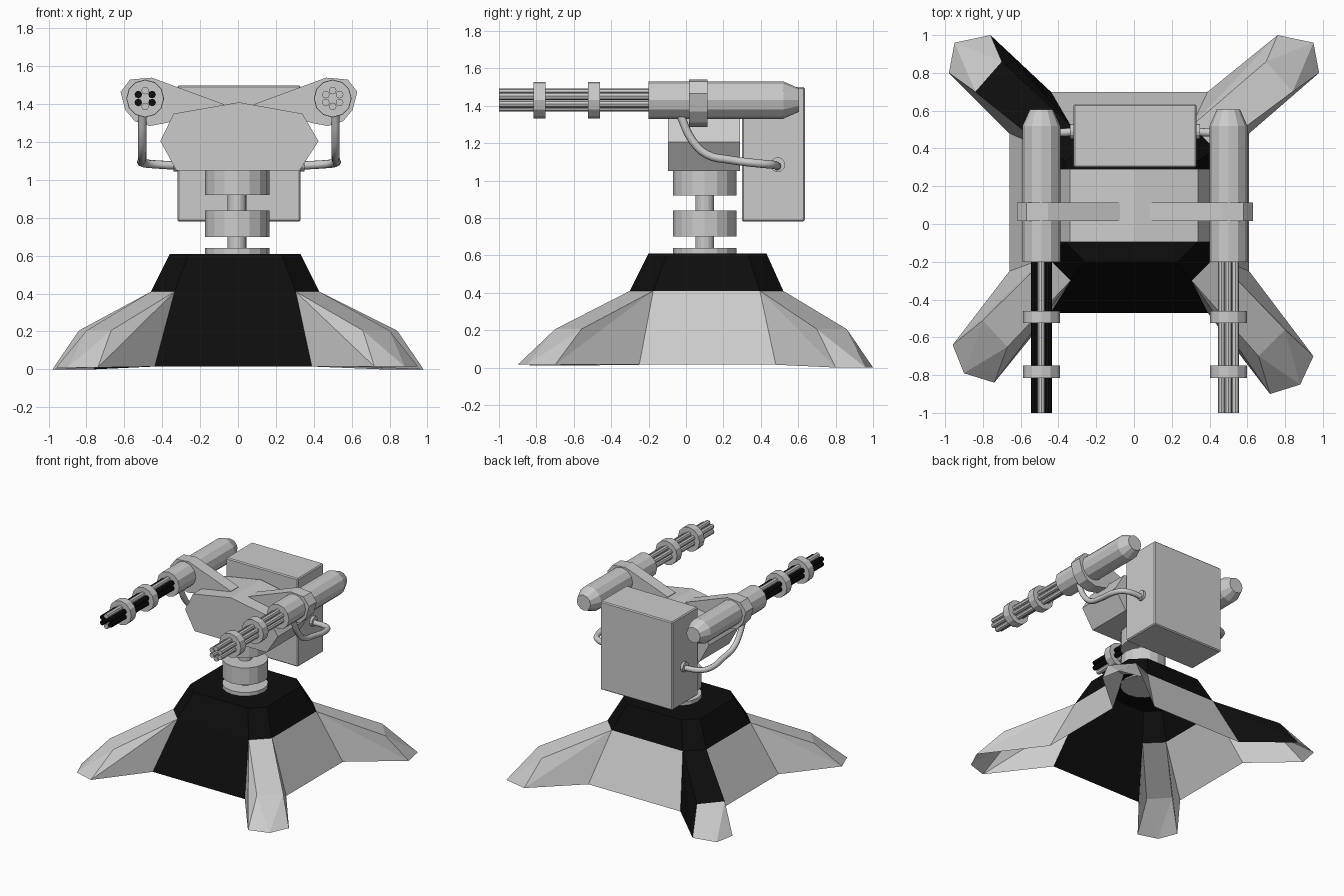
import bpy, math
from mathutils import Vector, Matrix
import bmesh

if "Cube" in bpy.data.objects:
    bpy.data.objects.remove(bpy.data.objects["Cube"])


def material(name, v):
    m = bpy.data.materials.new(name)
    m.diffuse_color = (v, v, v, 1)
    m.use_nodes = True
    m.node_tree.nodes["Principled BSDF"].inputs["Base Color"].default_value = m.diffuse_color
    return m


GREY = material("light grey", 0.6)
BLACK = material("black", 0.004)


def mesh_object(name, bm, mats):
    me = bpy.data.meshes.new(name)
    bm.to_mesh(me)
    bm.free()
    for m in mats:
        me.materials.append(m)
    ob = bpy.data.objects.new(name, me)
    bpy.context.collection.objects.link(ob)
    return ob


def shell(name, verts, faces, mats, inside, dark=()):
    """Open or closed shell whose faces point away from an inside point."""
    bm = bmesh.new()
    vs = [bm.verts.new(v) for v in verts]
    for k, f in enumerate(faces):
        face = bm.faces.new([vs[i] for i in f])
        face.normal_update()
        if face.normal.dot(face.calc_center_median() - Vector(inside)) < 0:
            face.normal_flip()
        face.material_index = 1 if k in dark else 0
    return mesh_object(name, bm, mats)


def prism(name, profile, y0, y1):
    """Front profile (x, z) extruded along y."""
    n = len(profile)
    verts = [(x, y, z) for y in (y0, y1) for x, z in profile]
    faces = [list(range(n)), list(range(n, 2 * n))]
    faces += [(i, (i + 1) % n, n + (i + 1) % n, n + i) for i in range(n)]
    mid = sum((Vector(v) for v in verts), Vector()) / len(verts)
    return shell(name, verts, faces, [GREY], mid)


def cylinder(name, start, end, r0, r1=None, sides=12, mat=GREY):
    a, b = Vector(start), Vector(end)
    rot = (b - a).to_track_quat('Z', 'Y').to_matrix().to_4x4()
    bm = bmesh.new()
    bmesh.ops.create_cone(bm, cap_ends=True, segments=sides, radius1=r0,
                          radius2=r0 if r1 is None else r1, depth=(b - a).length,
                          matrix=Matrix.Translation((a + b) / 2) @ rot)
    return mesh_object(name, bm, [mat])


def octagon(x0, x1, y0, y1, c, z):
    return [(x0 + c, y0, z), (x1 - c, y0, z), (x1, y0 + c, z), (x1, y1 - c, z),
            (x1 - c, y1, z), (x0 + c, y1, z), (x0, y1 - c, z), (x0, y0 + c, z)]


# pedestal: upper black frustum over four sloping skirt panels
cap = octagon(-0.36, 0.33, -0.20, 0.43, 0.10, 0.61)
waist = octagon(-0.46, 0.43, -0.30, 0.52, 0.125, 0.41)
foot = octagon(-0.66, 0.61, -0.47, 0.70, 0.22, 0.015)
ring_faces = [(i, (i + 1) % 8, 8 + (i + 1) % 8, 8 + i) for i in range(8)]
shell("pedestal_top", cap + waist, ring_faces + [list(range(8))], [BLACK], (0, 0.11, 0.4))
for i, side in ((0, "front"), (2, "right"), (4, "back"), (6, "left")):
    shell("skirt_" + side, [waist[i], waist[i + 1], foot[i + 1], foot[i]], [(0, 1, 2, 3)],
          [BLACK if side == "front" else GREY], (0, 0.11, 0.1))

# splayed legs on the chamfered corners: two knee points, three toe points, toe height
legs = {
    1: ("front_right_leg", (.66, -.70), (.80, -.56), (.72, -.90), (.88, -.85), (.95, -.70), .015),
    3: ("back_right_leg", (.84, .70), (.70, .86), (.98, .80), (.95, .96), (.76, 1.0), 0),
    5: ("back_left_leg", (-.70, .86), (-.84, .70), (-.76, 1.0), (-.95, .96), (-.98, .80), 0),
    7: ("front_left_leg", (-.80, -.51), (-.67, -.65), (-.96, -.64), (-.90, -.79), (-.74, -.84), .01),
}
for i, (name, k1, k2, t1, tn, t2, tz) in legs.items():
    j = (i + 1) % 8
    verts = [waist[i], waist[j], foot[i], foot[j], (*k1, 0.205), (*k2, 0.205),
             (*t1, tz), (*tn, tz), (*t2, tz)]
    faces = [(0, 1, 5, 4), (0, 4, 6), (0, 6, 2), (1, 3, 8), (1, 8, 5),
             (4, 5, 7), (4, 7, 6), (5, 8, 7)]
    inside = ((k1[0] + k2[0]) * 0.42, (k1[1] + k2[1]) * 0.42, 0.0)
    shell(name, verts, faces, [GREY, BLACK], inside, (0, 1, 2) if i == 5 else ())

# neck: stacked drums on a thin shaft
NX, NY = -0.005, 0.10
for name, z0, z1, r in (("neck_disc", 0.60, 0.64, 0.17), ("neck_shaft", 0.62, 1.0, 0.05),
                        ("neck_drum_lower", 0.70, 0.84, 0.17),
                        ("neck_drum_upper", 0.92, 1.06, 0.17)):
    cylinder(name, (NX, NY, z0), (NX, NY, z1), r, sides=16)

# head block
prism("head", [(-.325, 1.05), (.325, 1.05), (.425, 1.205), (.34, 1.35), (.005, 1.41),
               (-.34, 1.35), (-.41, 1.205)], -0.095, 0.29)

# rear box with softened edges
box = prism("rear_box", [(-.32, .78), (.33, .78), (.33, 1.50), (-.32, 1.50)], 0.30, 0.635)
bev = box.modifiers.new("bevel", 'BEVEL')
bev.width, bev.segments = 0.008, 1

# guns, arms and cables, one set per side
GZ = 1.43
for s, side in ((-1, "left"), (1, "right")):
    def X(v):
        return 0.005 + s * v
    gx = X(0.495)
    cylinder(side + "_gun_body", (gx, -0.20, GZ), (gx, 0.52, GZ), 0.10)
    cylinder(side + "_gun_tail", (gx, 0.52, GZ), (gx, 0.605, GZ), 0.10, 0.062)
    for k, y in enumerate((-0.815, -0.525)):
        cylinder(f"{side}_barrel_band_{k}", (gx, y, GZ), (gx, y + 0.065, GZ), 0.098)
    for k in range(6):
        a = math.radians(90 + 60 * k)
        bx, bz = gx + 0.042 * math.cos(a), GZ + 0.042 * math.sin(a)
        dark = s < 0 and k not in (0, 3)
        cylinder(f"{side}_barrel_{k}", (bx, -1.0, bz), (bx, -0.19, bz), 0.02, sides=8,
                 mat=BLACK if dark else GREY)
    # clamp with an arm running into the head
    arm = [(.08, 1.40), (.46, 1.54), (.575, 1.53), (.625, 1.465), (.60, 1.37),
           (.55, 1.31), (.47, 1.285), (.39, 1.30), (.08, 1.38)]
    prism(side + "_arm", [(X(x), z) for x, z in arm], 0.015, 0.115)
    # hose from gun to rear box
    cu = bpy.data.curves.new(side + "_hose", 'CURVE')
    cu.dimensions = '3D'
    cu.bevel_depth, cu.bevel_resolution, cu.resolution_u = 0.022, 2, 4
    cu.use_fill_caps = True
    path = [(.51, -.03, 1.35), (.51, .03, 1.22), (.51, .11, 1.14), (.51, .24, 1.11),
            (.51, .40, 1.09), (.475, .46, 1.085), (.32, .49, 1.075)]
    sp = cu.splines.new('BEZIER')
    sp.bezier_points.add(len(path) - 1)
    for p, (x, y, z) in zip(sp.bezier_points, path):
        p.co = (X(x), y, z)
        p.handle_left_type = p.handle_right_type = 'AUTO'
    cu.materials.append(GREY)
    ob = bpy.data.objects.new(side + "_hose", cu)
    bpy.context.collection.objects.link(ob)
    cylinder(side + "_hose_socket", (X(.315), .49, 1.085), (X(.345), .49, 1.085), 0.04)
